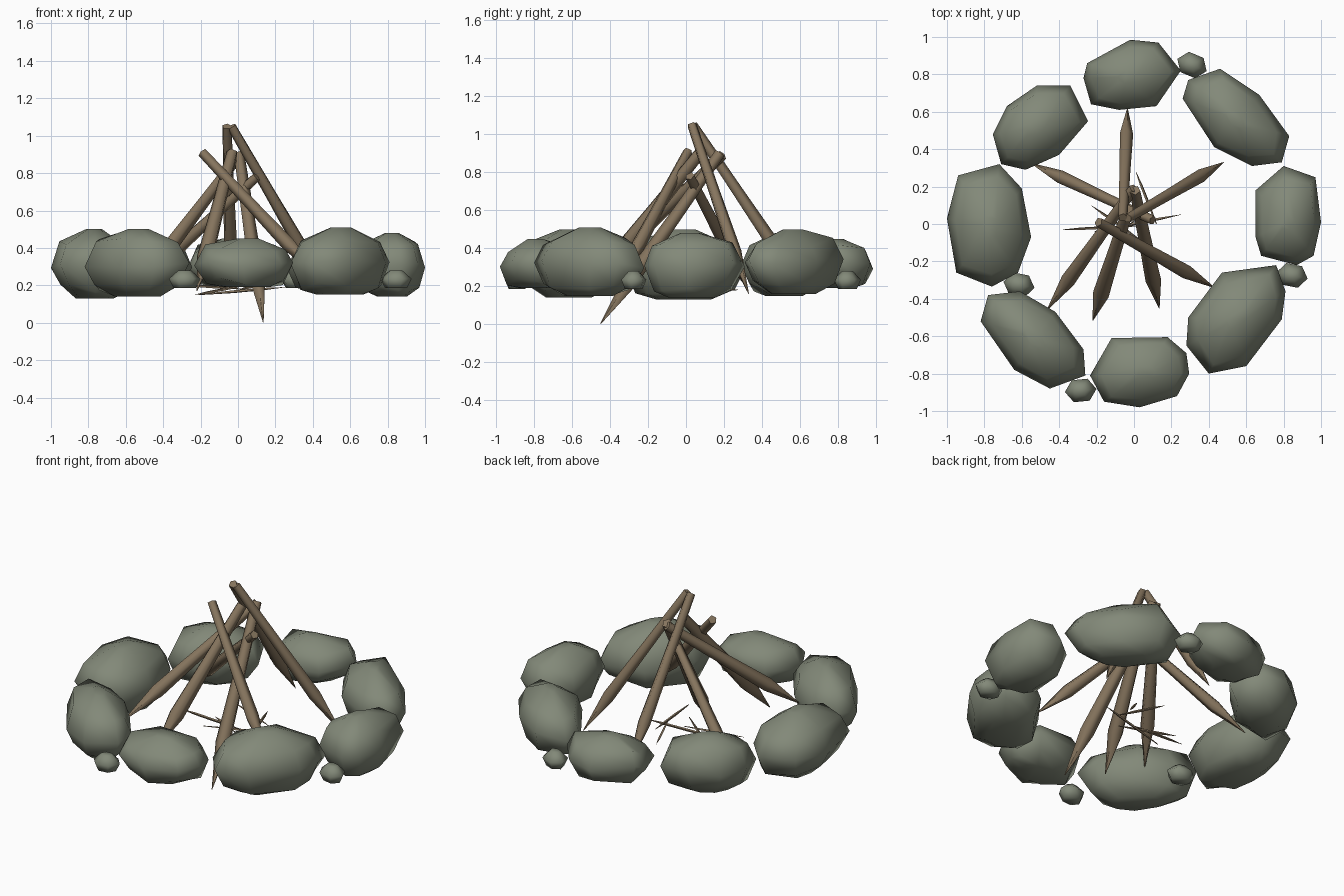
import bpy, bmesh, math, random
from mathutils import Vector

if "Cube" in bpy.data.objects:
    bpy.data.objects.remove(bpy.data.objects["Cube"])

random.seed(4)


def material(name, rgb):
    m = bpy.data.materials.new(name)
    m.diffuse_color = (*rgb, 1)
    m.use_nodes = True
    m.node_tree.nodes["Principled BSDF"].inputs["Base Color"].default_value = m.diffuse_color
    return m


STONE = material("mossy_grey_stone", (0.225, 0.25, 0.19))
WOOD = material("dry_brown_wood", (0.24, 0.178, 0.112))


def build(name, rings, mat, sharp):
    """Skin a stack of equal-length point rings and cap both ends."""
    bm = bmesh.new()
    loops = [[bm.verts.new(p) for p in ring] for ring in rings]
    n = len(loops[0])
    for a, b in zip(loops, loops[1:]):
        for i in range(n):
            j = (i + 1) % n
            bm.faces.new((a[i], a[j], b[j], b[i]))
    bm.faces.new(loops[0][::-1])
    bm.faces.new(loops[-1])
    bmesh.ops.recalc_face_normals(bm, faces=bm.faces)
    for f in bm.faces:
        f.smooth = True
    me = bpy.data.meshes.new(name)
    bm.to_mesh(me)
    bm.free()
    me.set_sharp_from_angle(angle=math.radians(sharp))
    me.materials.append(mat)
    ob = bpy.data.objects.new(name, me)
    bpy.context.collection.objects.link(ob)
    return ob


def stone(name, z0, z1, outline):
    """Boulder: widest outline in the middle, shrinking up and down."""
    cx = sum(p[0] for p in outline) / len(outline)
    cy = sum(p[1] for p in outline) / len(outline)
    rings = []
    for t, s in ((0, .45), (.14, .8), (.47, 1), (.8, .8), (1, .2)):
        ring = []
        for x, y in outline:
            k = s if s == 1 else s * random.uniform(.95, 1.05)
            dz = 0 if t in (0, 1) else random.uniform(-.025, .025)
            ring.append((cx + (x - cx) * k, cy + (y - cy) * k, z0 + (z1 - z0) * t + dz))
        rings.append(ring)
    build(name, rings, STONE, 80)


def stick(name, top, tip, r, sides=5, ends=(.75, .9, 1.1, .05)):
    """Faceted branch, blunt at the top and sharpened at the tip."""
    top, tip = Vector(top), Vector(tip)
    q = (tip - top).to_track_quat('Z', 'Y')
    rings = []
    for t, k in zip((0, .4, .75, 1), ends):
        c = top.lerp(tip, t)
        rings.append([c + q @ Vector((r * k * math.cos(2 * math.pi * i / sides + .4),
                                      r * k * math.sin(2 * math.pi * i / sides + .4), 0))
                      for i in range(sides)])
    build(name, rings, WOOD, 78)


# Ring of big stones
stone("stone_back", .19, .45, [(-.25, .86), (-.02, .985), (.13, .97), (.25, .82),
                               (.12, .63), (-.08, .61), (-.23, .64), (-.27, .78)])
stone("stone_back_right", .16, .5, [(.26, .67), (.29, .77), (.46, .83), (.67, .69),
                                    (.83, .47), (.79, .33), (.63, .31), (.43, .41)])
stone("stone_right", .14, .48, [(.65, .18), (.8, .31), (.97, .25), (1.0, .01),
                                (.96, -.17), (.87, -.22), (.68, -.17), (.65, -.07)])
stone("stone_front_right", .15, .51, [(.28, -.65), (.29, -.5), (.47, -.26), (.76, -.22),
                                      (.81, -.36), (.79, -.51), (.6, -.76), (.4, -.8)])
stone("stone_front", .19, .45, [(-.235, -.81), (-.12, -.61), (.18, -.605), (.28, -.69),
                                (.295, -.8), (.23, -.92), (.03, -.98), (-.16, -.95)])
stone("stone_front_left", .14, .5, [(-.82, -.52), (-.78, -.38), (-.61, -.36), (-.42, -.47),
                                    (-.27, -.67), (-.26, -.81), (-.45, -.88), (-.64, -.78)])
stone("stone_left", .13, .5, [(-1.0, .03), (-.94, .26), (-.72, .32), (-.6, .19),
                              (-.55, -.07), (-.62, -.26), (-.76, -.335), (-.95, -.26)])
stone("stone_back_left", .15, .48, [(-.755, .48), (-.68, .63), (-.52, .74), (-.34, .74),
                                    (-.245, .55), (-.4, .37), (-.58, .29), (-.71, .32)])

# Small pebbles between the stones
for name, x, y, ang in (("back", .31, .85, -.4), ("right", .845, -.275, -.2),
                        ("front", -.285, -.89, .1), ("left", -.615, -.325, -.2)):
    pts = []
    for i in range(6):
        a = -2 * math.pi * i / 6
        u, v = .085 * math.cos(a), .068 * math.sin(a)
        pts.append((x + u * math.cos(ang) - v * math.sin(ang),
                    y + u * math.sin(ang) + v * math.cos(ang)))
    rings = [[(x + (px - x) * s, y + (py - y) * s, z) for px, py in pts]
             for z, s in ((.185, .7), (.235, 1), (.28, .4))]
    build("pebble_" + name, rings, STONE, 80)

# Leaning sticks of the tepee (top, tip, radius)
for i, (top, tip, r) in enumerate([
        ((.1, .02, .78), (-.55, .325, .19), .034),
        ((-.06, .035, 1.05), (-.035, .62, .18), .034),
        ((-.035, .03, 1.05), (.48, .33, .16), .034),
        ((-.19, .01, .91), (.43, -.34, .25), .036),
        ((.005, .18, .9), (.135, -.45, .002), .04),
        ((-.03, .08, .91), (-.22, -.515, .17), .042),
        ((0, .19, .89), (-.465, -.46, .28), .038)]):
    stick(f"tepee_stick_{i + 1}", top, tip, r)

# Thin kindling twigs in the middle
for i, (a, b) in enumerate([
        ((.02, -.01, .18), (-.38, -.03, .21)),
        ((.04, -.09, .2), (-.23, .1, .15)),
        ((-.21, -.04, .15), (.25, .05, .19)),
        ((.12, .0, .2), (.01, .28, .18)),
        ((-.02, .0, .33), (.13, .12, .18))]):
    stick(f"kindling_twig_{i + 1}", a, b, .008, 4, (.3, 1, .9, .1))
